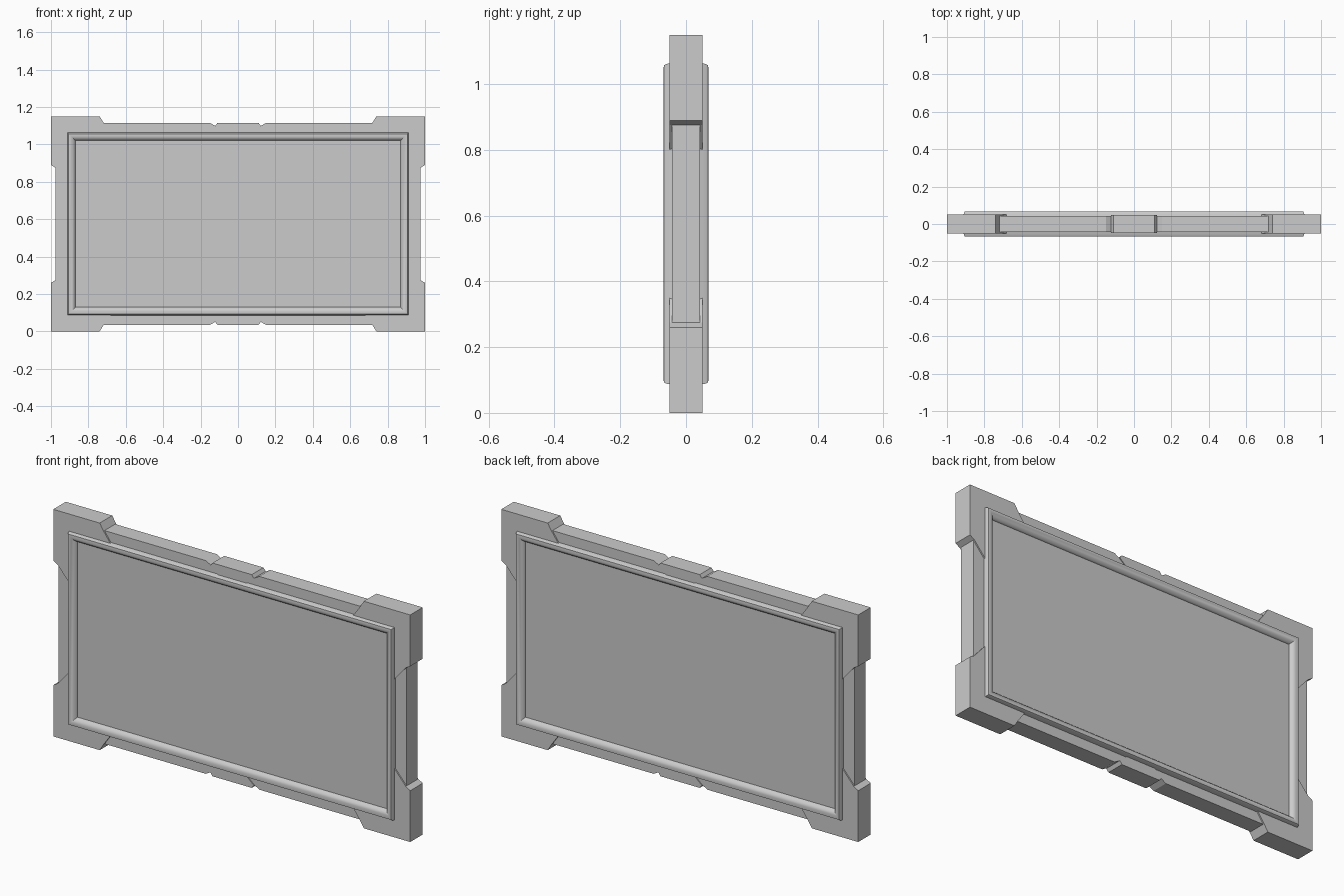
import bpy, bmesh

if "Cube" in bpy.data.objects:
    bpy.data.objects.remove(bpy.data.objects["Cube"], do_unlink=True)

MID = 0.575  # height of the panel centre

grey = bpy.data.materials.new("plain grey")
grey.use_nodes = True
colour = (0.6, 0.6, 0.6, 1)
grey.diffuse_color = colour
grey.node_tree.nodes["Principled BSDF"].inputs["Base Color"].default_value = colour


def finish(name, bm):
    bmesh.ops.recalc_face_normals(bm, faces=bm.faces)
    mesh = bpy.data.meshes.new(name)
    bm.to_mesh(mesh)
    bm.free()
    mesh.materials.append(grey)
    obj = bpy.data.objects.new(name, mesh)
    obj.location.z = MID
    bpy.context.collection.objects.link(obj)
    return obj


def plate(name, outline, half):
    """Extrude an x/z outline through the thickness."""
    bm = bmesh.new()
    face = bm.faces.new([bm.verts.new((x, -half, z)) for x, z in outline])
    out = bmesh.ops.extrude_face_region(bm, geom=[face])
    verts = [v for v in out["geom"] if isinstance(v, bmesh.types.BMVert)]
    bmesh.ops.translate(bm, verts=verts, vec=(0, 2 * half, 0))
    return finish(name, bm)


def bead(name, side, hx, hz, profile):
    """Mitred rectangular moulding swept from (outset, depth) points."""
    bm = bmesh.new()
    loops = []
    for o, d in profile:
        loops.append([bm.verts.new((sx * (hx + o), side * d, sz * (hz + o)))
                      for sx, sz in ((1, 1), (-1, 1), (-1, -1), (1, -1))])
    for a, b in zip(loops, loops[1:] + loops[:1]):
        for i in range(4):
            j = (i + 1) % 4
            bm.faces.new((a[i], a[j], b[j], b[i]))
    obj = finish(name, bm)
    bpy.ops.object.select_all(action='DESELECT')
    obj.select_set(True)
    bpy.context.view_layer.objects.active = obj
    bpy.ops.object.shade_smooth_by_angle(angle=0.6)


# Main panel with small notches in the top and bottom edges
top = [(0.975, 0.54), (0.15, 0.54), (0.122, 0.524), (0.11, 0.54)]
top += [(-x, z) for x, z in reversed(top)]
plate("panel", top + [(x, -z) for x, z in reversed(top)], 0.043)

# Corner brackets
corner = [(1, 0.575), (0.74, 0.575), (0.718, 0.54), (0.68, 0.487),
          (0.68, 0.465), (0.89, 0.465), (0.89, 0.225), (0.91, 0.225),
          (0.975, 0.3), (1, 0.315)]
for sx, side in ((1, "left"), (-1, "right")):
    for sz, level in ((1, "top"), (-1, "bottom")):
        plate(f"{level}_{side}_corner", [(sx * x, sz * z) for x, z in corner], 0.05)

# Centre tabs above and below the screen
tab = [(0.11, 0.54), (0.122, 0.524), (0.06, 0.47)]
tab += [(-x, z) for x, z in reversed(tab)]
for sz, level in ((1, "top"), (-1, "bottom")):
    plate(f"{level}_tab", [(x, sz * z) for x, z in tab], 0.047)

# Rounded screen surround on both sides
moulding = [(0, 0.038), (0, 0.045), (0.003, 0.052), (0.010, 0.060),
            (0.020, 0.066), (0.030, 0.068), (0.037, 0.067),
            (0.041, 0.060), (0.043, 0.050), (0.046, 0.038)]
for side, name in ((-1, "front_surround"), (1, "back_surround")):
    bead(name, side, 0.868, 0.445, moulding)
